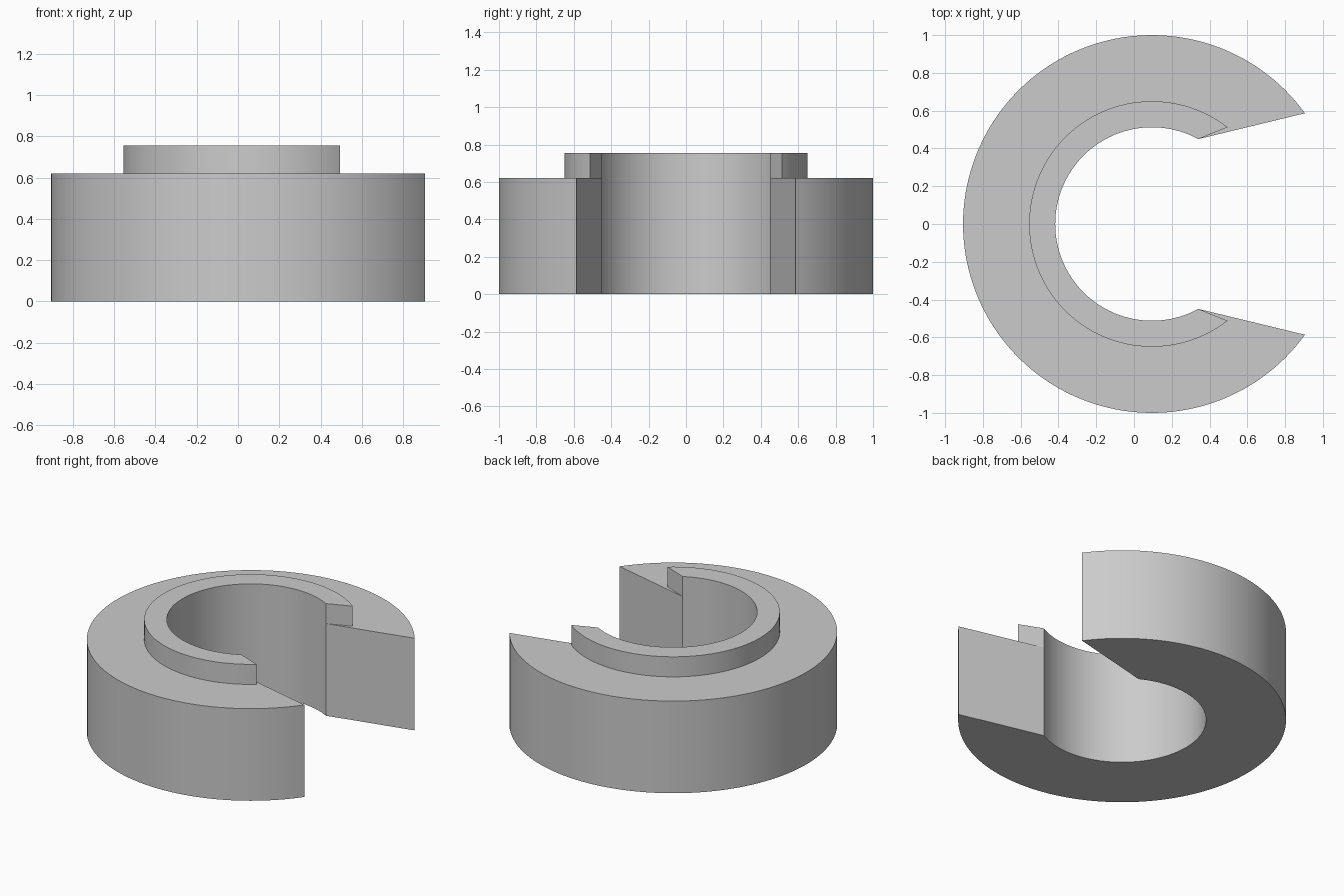
import bpy
import bmesh
from math import cos, sin, radians, pi

if "Cube" in bpy.data.objects:
    bpy.data.objects.remove(bpy.data.objects["Cube"], do_unlink=True)

SEGMENTS = 120
CENTRE_X = 0.095
BODY_TOP, COLLAR_TOP = 0.62, 0.755

# Each arc: radius and the half angle of its opening towards +x
BORE = (0.512, radians(61.4))
COLLAR = (0.65, radians(52))
RIM = (1.0, radians(35.9))

# Cross-section of the stepped ring, going round its outline
section = [(BORE, 0), (RIM, 0), (RIM, BODY_TOP), (COLLAR, BODY_TOP),
           (COLLAR, COLLAR_TOP), (BORE, COLLAR_TOP), (BORE, BODY_TOP)]


def arc_point(arc, z, t):
    radius, gap = arc
    angle = gap + t * (2 * pi - 2 * gap)
    return (CENTRE_X + radius * cos(angle), radius * sin(angle), z)


# Sweep the section round the open ring
bm = bmesh.new()
rings = [[bm.verts.new(arc_point(arc, z, i / SEGMENTS)) for arc, z in section]
         for i in range(SEGMENTS + 1)]
count = len(section)
for a, b in zip(rings, rings[1:]):
    for k in range(count):
        n = (k + 1) % count
        bm.faces.new((a[k], a[n], b[n], b[k]))

# Close both ends: slanted body face, set-back collar face, small ledge
for ring in (rings[0], rings[-1]):
    for corners in ((0, 1, 2, 6), (6, 3, 4, 5), (6, 2, 3)):
        bm.faces.new([ring[c] for c in corners])
bmesh.ops.recalc_face_normals(bm, faces=bm.faces)

mesh = bpy.data.meshes.new("open_collared_ring")
bm.to_mesh(mesh)
bm.free()

# Plain grey material
grey = bpy.data.materials.new("light_grey")
grey.use_nodes = True
colour = (0.6, 0.6, 0.6, 1)
grey.diffuse_color = colour
grey.node_tree.nodes["Principled BSDF"].inputs["Base Color"].default_value = colour
mesh.materials.append(grey)

ring_object = bpy.data.objects.new("open_collared_ring", mesh)
bpy.context.collection.objects.link(ring_object)
bpy.ops.object.select_all(action='DESELECT')
bpy.context.view_layer.objects.active = ring_object
ring_object.select_set(True)
bpy.ops.object.shade_smooth_by_angle(angle=radians(20))
